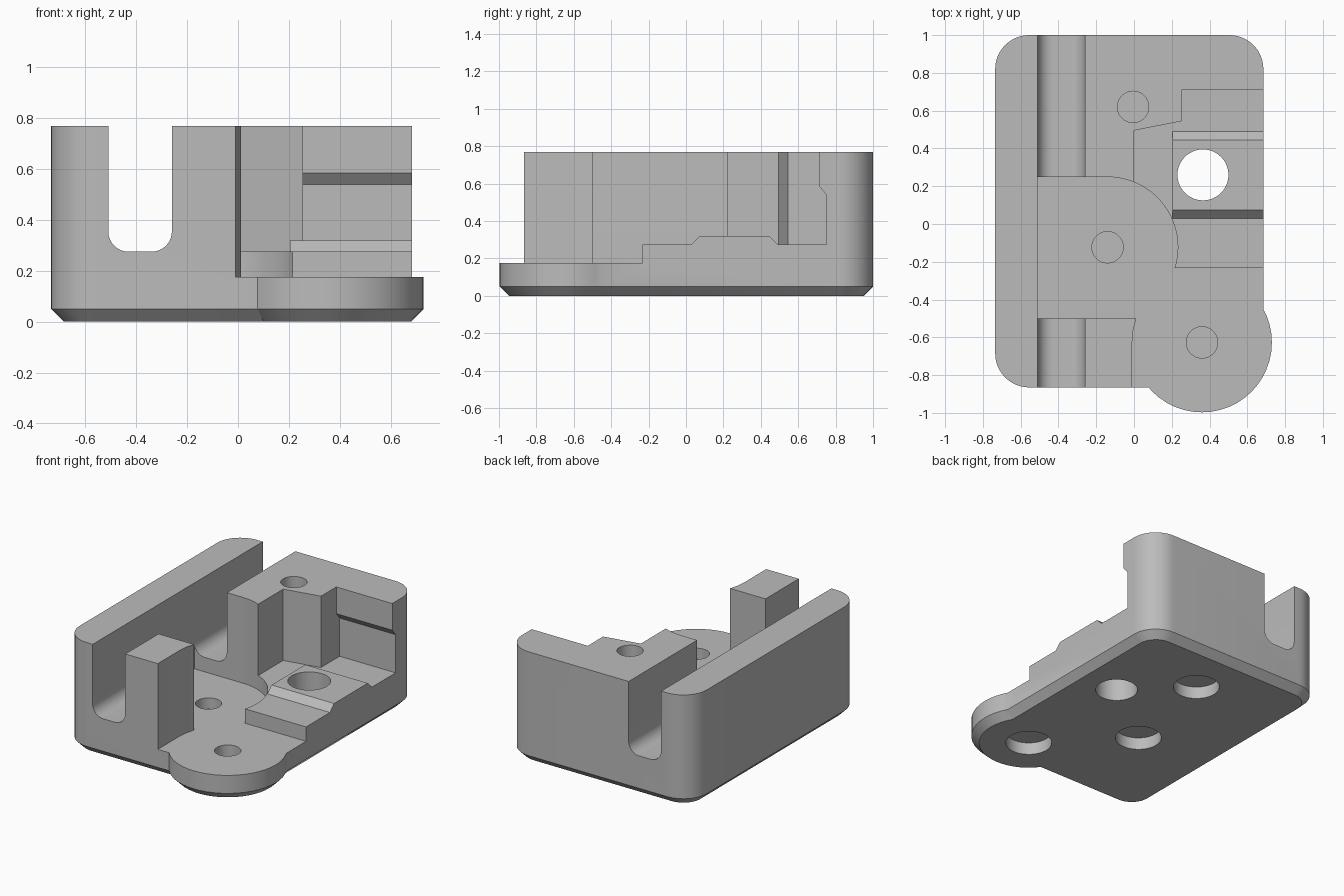
import bpy, bmesh
from math import sin, cos, radians

cube = bpy.data.objects.get("Cube")
if cube:
    bpy.data.objects.remove(cube, do_unlink=True)

TOP, FLOOR, SHELF, BEVEL = 0.77, 0.175, 0.275, 0.05

grey = bpy.data.materials.new("plain grey")
grey.use_nodes = True
grey.diffuse_color = (0.5, 0.5, 0.5, 1)
grey.node_tree.nodes["Principled BSDF"].inputs["Base Color"].default_value = (0.5, 0.5, 0.5, 1)


def loft(name, rings):
    """Closed solid through matching rings of 3D points."""
    bm = bmesh.new()
    loops = [[bm.verts.new(p) for p in ring] for ring in rings]
    n = len(loops[0])
    for a, b in zip(loops, loops[1:]):
        for i in range(n):
            j = (i + 1) % n
            bm.faces.new((a[i], a[j], b[j], b[i]))
    bm.faces.new(loops[0][::-1])
    bm.faces.new(loops[-1])
    bmesh.ops.recalc_face_normals(bm, faces=bm.faces)
    mesh = bpy.data.meshes.new(name)
    bm.to_mesh(mesh)
    bm.free()
    mesh.materials.append(grey)
    ob = bpy.data.objects.new(name, mesh)
    bpy.context.collection.objects.link(ob)
    return ob


def along_z(name, pts, z0, z1):
    return loft(name, [[(x, y, z) for x, y in pts] for z in (z0, z1)])


def along_x(name, pts, x0, x1):
    return loft(name, [[(x, y, z) for y, z in pts] for x in (x0, x1)])


def along_y(name, pts, y0, y1):
    return loft(name, [[(x, y, z) for x, z in pts] for y in (y0, y1)])


def arc(cx, cy, r, a0, a1, steps):
    angles = [radians(a0 + (a1 - a0) * i / steps) for i in range(steps + 1)]
    return [(cx + r * cos(a), cy + r * sin(a)) for a in angles]


def circle(cx, cy, r, n=48):
    return arc(cx, cy, r, 0, 360, n)[:-1]


def rounded_rect(x0, x1, y0, y1, r):
    return (arc(x1 - r, y1 - r, r, 0, 90, 12) + arc(x0 + r, y1 - r, r, 90, 180, 12)
            + arc(x0 + r, y0 + r, r, 180, 270, 12) + arc(x1 - r, y0 + r, r, 270, 360, 12))


def chamfered(name, outer, inner, top):
    levels = ((inner, 0), (outer, BEVEL), (outer, top))
    return loft(name, [[(x, y, z) for x, y in pts] for pts, z in levels])


def combine(target, tool, operation):
    mod = target.modifiers.new(tool.name, 'BOOLEAN')
    mod.operation, mod.solver, mod.object = operation, 'EXACT', tool
    bpy.context.view_layer.objects.active = target
    bpy.ops.object.modifier_apply(modifier=mod.name)
    bpy.data.objects.remove(tool, do_unlink=True)


# Rounded block with a chamfered foot, plus the round mounting ear
block = (-0.735, 0.685, -0.865, 1.0)
inset = (block[0] + BEVEL, block[1] - BEVEL, block[2] + BEVEL, block[3] - BEVEL)
EAR = (0.36, -0.627)
body = chamfered("housing_body", rounded_rect(*block, 0.18),
                 rounded_rect(*inset, 0.18 - BEVEL), TOP)
ear = chamfered("ear", circle(*EAR, 0.37), circle(*EAR, 0.37 - BEVEL), 0.25)
combine(body, ear, 'UNION')

# Lower floor: round pocket, front strip and the area above the ear
pocket = (-0.14, -0.123)
floor_plan = ([(1, -1.2), (1, -0.232), (0.215, -0.232)]
              + arc(*pocket, 0.372, -12, 90, 24)
              + [(-0.51, 0.249), (-0.51, -0.5), (0.012, -0.5), (-0.004, -0.56),
                 (-0.01, -0.627), (-0.01, -1.2)])
cutters = [along_z("floor_cut", floor_plan, FLOOR, 1)]

# Long slot with a rounded bottom
r = 0.08
slot = ([(-0.51, 1)] + arc(-0.51 + r, SHELF + r, r, 180, 270, 10)
        + arc(-0.26 - r, SHELF + r, r, 270, 360, 10) + [(-0.26, 1)])
cutters.append(along_y("slot_cut", slot, -1.2, 1.2))

# Shelf beside the raised pad
shelf_plan = [(0, -0.4), (0.205, -0.4), (0.205, 0.49), (0.3, 0.49), (0.3, 0.6),
              (0.255, 0.6), (0.255, 0.545), (0, 0.495)]
cutters.append(along_z("shelf_cut", shelf_plan, SHELF, 1))

# Raised pad with sloped ends, and the bay with its overhanging lip
pad = [(-0.4, SHELF), (0.03, SHELF), (0.075, 0.32), (0.445, 0.32), (0.49, SHELF)]
cutters.append(along_x("pad_cut", pad + [(0.49, 1), (-0.4, 1)], 0.15, 1))
bay = pad + [(0.75, SHELF), (0.75, 0.54), (0.713, 0.585), (0.713, 1), (-0.4, 1)]
cutters.append(along_x("bay_cut", bay, 0.255, 1))

# Through hole, and screw holes with a thin web above each counterbore
cutters.append(along_z("through_hole", circle(0.365, 0.26, 0.135), -1, 1))
for spot in ((-0.005, 0.62), (-0.14, -0.123), EAR):
    cutters.append(along_z("screw_hole", circle(*spot, 0.083), 0.1, 1))
    cutters.append(along_z("counterbore", circle(*spot, 0.148), -1, 0.085))

for cutter in cutters:
    combine(body, cutter, 'DIFFERENCE')

bpy.ops.object.select_all(action='DESELECT')
body.select_set(True)
bpy.context.view_layer.objects.active = body
bpy.ops.object.shade_smooth_by_angle(angle=radians(30))
